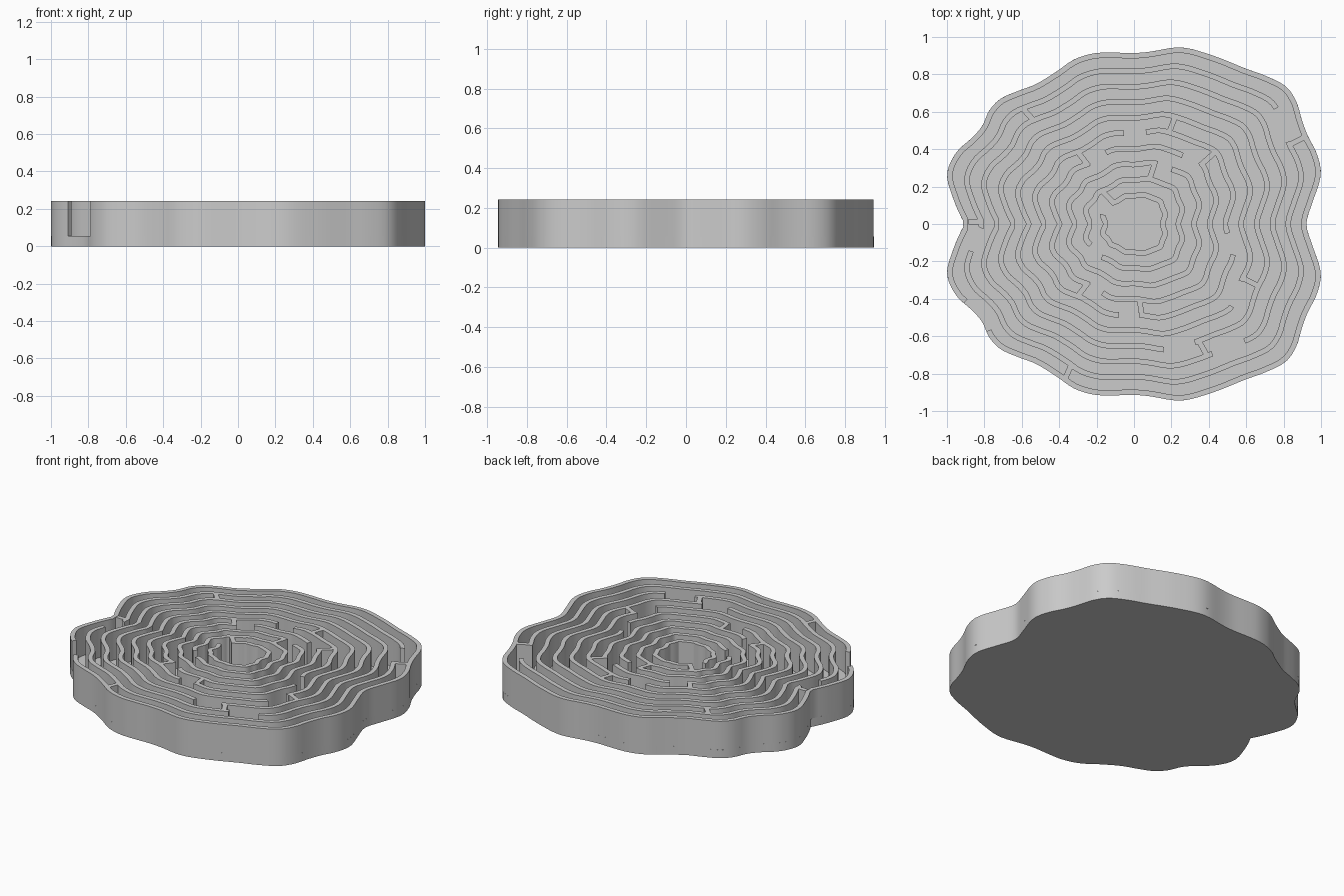
import bpy, bmesh, math

if "Cube" in bpy.data.objects:
    bpy.data.objects.remove(bpy.data.objects["Cube"])

TOP, FLOOR, THICK, N = 0.242, 0.055, 0.029, 11

# Wavy outline, upper half: (angle in degrees, radius); the lower half mirrors it
PROFILE = [(0, .922), (7, .962), (15, 1.034), (21, 1.047), (27, 1.042), (32, 1.057), (37, 1.087),
           (42, 1.096), (48, 1.062), (55, 1.02), (65, .994), (75, .977), (84, .928),
           (90, .914), (97, .923), (103, .937), (110, .936), (117, .914), (125, .913),
           (131, .943), (137, .979), (142, .983), (147, .966), (152, .981),
           (158, 1.024), (165, 1.034), (172, .976), (180, .905)]
PTS = [(-7, .962)] + PROFILE + [(187, .85)]


def radius(deg):
    a = deg % 360
    if a > 180:
        a = 360 - a
    for i in range(1, len(PTS) - 2):
        (x0, y0), (x1, y1), (x2, y2), (x3, y3) = PTS[i - 1:i + 3]
        if a <= x2:
            h = x2 - x1
            t = (a - x1) / h
            m1, m2 = (y2 - y0) / (x2 - x0) * h, (y3 - y1) / (x3 - x1) * h
            return ((2*t**3 - 3*t**2 + 1) * y1 + (t**3 - 2*t**2 + t) * m1
                    + (3*t**2 - 2*t**3) * y2 + (t**3 - t**2) * m2)


def point(deg, k=N):
    r = radius(deg) * k / N
    return r * math.cos(math.radians(deg)), r * math.sin(math.radians(deg))


def inner(deg, k):
    # outline point moved inward by the wall thickness
    x, y = point(deg, k)
    ax, ay = point(deg - .5, k)
    bx, by = point(deg + .5, k)
    l = math.hypot(bx - ax, by - ay)
    return x - (by - ay) / l * THICK, y + (bx - ax) / l * THICK


def finish(bm, name):
    bmesh.ops.recalc_face_normals(bm, faces=bm.faces)
    me = bpy.data.meshes.new(name)
    bm.to_mesh(me)
    bm.free()
    ob = bpy.data.objects.new(name, me)
    bpy.context.collection.objects.link(ob)
    bpy.ops.object.select_all(action='DESELECT')
    ob.select_set(True)
    bpy.context.view_layer.objects.active = ob
    bpy.ops.object.shade_smooth_by_angle(angle=math.radians(35))


def add_arc(bm, k, a0, a1):
    closed = a1 - a0 >= 360
    n = max(4, round((a1 - a0) / 2))
    rows = []
    for i in range(n if closed else n + 1):
        a = a0 + (a1 - a0) * i / n
        o, p = point(a, k), inner(a, k)
        rows.append([bm.verts.new(c) for c in
                     ((*o, FLOOR), (*o, TOP), (*p, TOP), (*p, FLOOR))])
    for i in range(n):
        a, b = rows[i], rows[(i + 1) % len(rows)]
        for j in range(3):
            bm.faces.new((a[j], a[j + 1], b[j + 1], b[j]))
    if not closed:
        bm.faces.new(rows[0])
        bm.faces.new(rows[-1])


# Floor slab
bm = bmesh.new()
ring = [point(a) for a in range(0, 360, 2)]
low = [bm.verts.new((x, y, 0)) for x, y in ring]
high = [bm.verts.new((x, y, FLOOR)) for x, y in ring]
bm.faces.new(low)
bm.faces.new(high)
for i in range(len(low)):
    j = (i + 1) % len(low)
    bm.faces.new((low[i], low[j], high[j], high[i]))
finish(bm, "floor")

# Concentric walls with their openings
GAPS = {2: [(136, 163)], 3: [(207, 227)], 4: [(56, 69)],
        5: [(43, 55), (112, 126), (234, 245)],
        6: [(83, 96), (261, 273), (343, 355)], 7: [(320, 332)],
        8: [(283, 297)], 9: [(301, 313)],
        10: [(28, 39), (181, 189)], 11: [(205, 216)]}
for k, gaps in GAPS.items():
    bm = bmesh.new()
    for i, (_, end) in enumerate(gaps):
        nxt = gaps[(i + 1) % len(gaps)][0]
        add_arc(bm, k, end, nxt if nxt > end else nxt + 360)
    finish(bm, "outer_wall" if k == N else f"ring_wall_{k}")

# Radial barriers: (inner ring, angle)
BARS = [(2, 134), (3, 71), (5, 41.5), (5, 128), (5, 232), (5, 274.5), (6, 69),
        (7, 333.5), (8, 299), (9, 134), (10, 27), (10, 179.2), (10, 246)]
bm = bmesh.new()
for k, a in BARS:
    c, s = math.cos(math.radians(a)), math.sin(math.radians(a))
    r0 = radius(a) * k / N - THICK * .9
    r1 = radius(a) * (k + 1) / N - THICK * .9
    h = THICK / 2
    base = [(r * c - w * s, r * s + w * c) for r, w in
            ((r0, -h), (r1, -h), (r1, h), (r0, h))]
    lo = [bm.verts.new((x, y, FLOOR)) for x, y in base]
    hi = [bm.verts.new((x, y, TOP)) for x, y in base]
    bm.faces.new(hi)
    for i in range(4):
        j = (i + 1) % 4
        bm.faces.new((lo[i], lo[j], hi[j], hi[i]))
finish(bm, "radial_barriers")
